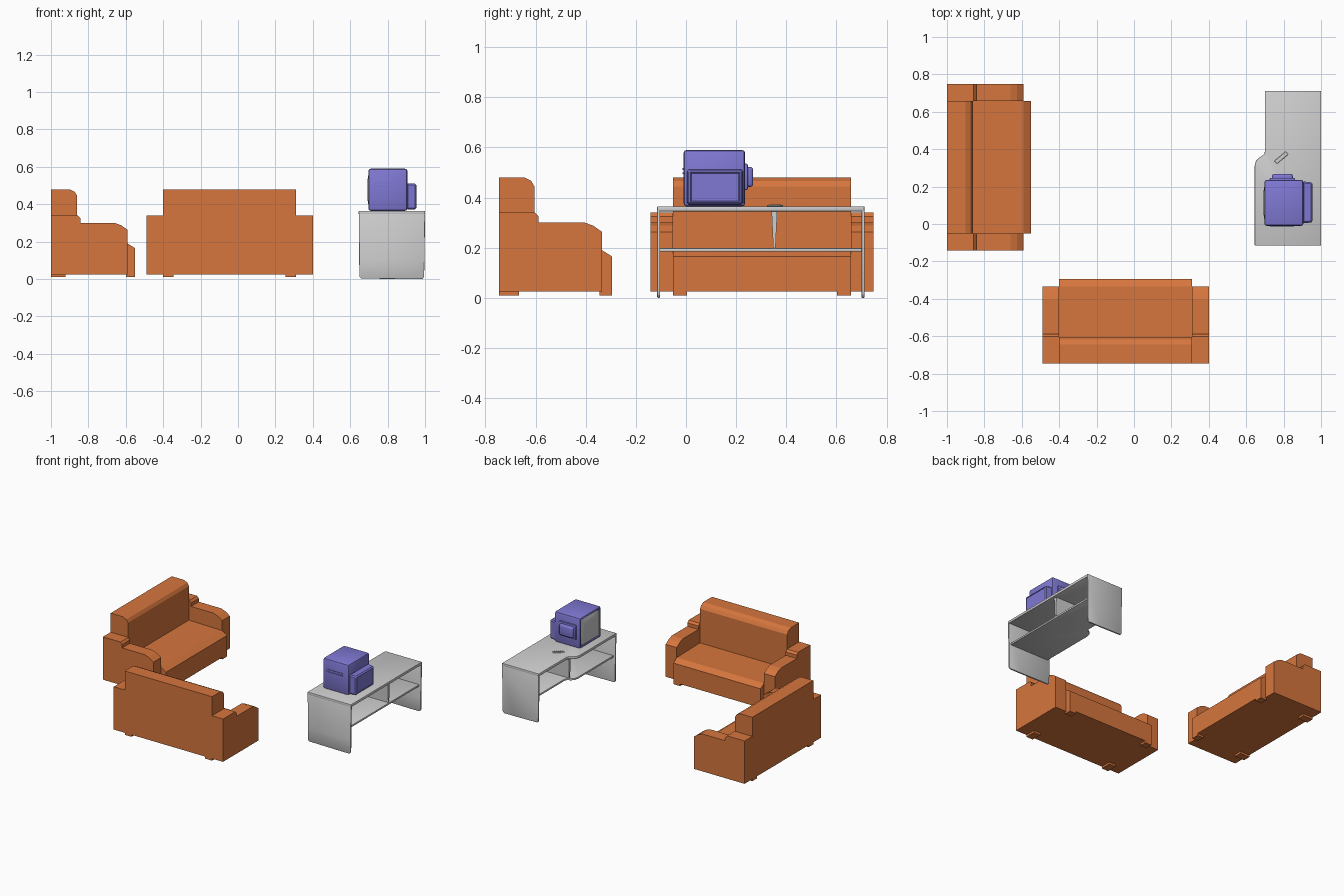
import bpy, bmesh, math
from mathutils import Matrix, Vector

if "Cube" in bpy.data.objects:
    bpy.data.objects.remove(bpy.data.objects["Cube"])


def material(name, col):
    m = bpy.data.materials.new(name)
    m.diffuse_color = (*col, 1)
    m.use_nodes = True
    m.node_tree.nodes["Principled BSDF"].inputs["Base Color"].default_value = m.diffuse_color
    return m


ORANGE = material("orange upholstery", (0.67, 0.18, 0.047))
GREY = material("light grey", (0.62, 0.62, 0.62))
PURPLE = material("violet plastic", (0.215, 0.19, 0.66))


def finish(name, bm, mat, smooth=False):
    bmesh.ops.recalc_face_normals(bm, faces=bm.faces[:])
    me = bpy.data.meshes.new(name)
    bm.to_mesh(me)
    bm.free()
    me.materials.append(mat)
    ob = bpy.data.objects.new(name, me)
    bpy.context.collection.objects.link(ob)
    if smooth:
        bpy.ops.object.select_all(action='DESELECT')
        ob.select_set(True)
        bpy.context.view_layer.objects.active = ob
        bpy.ops.object.shade_smooth_by_angle(angle=math.radians(40))
    return ob


def prism(name, pts, a, b, place, mat, bevel=0):
    """Extrude the outline pts (u, v) from t=a to t=b; place maps (u, v, t) to xyz."""
    bm = bmesh.new()
    f = bm.faces.new([bm.verts.new(place(u, v, a)) for u, v in pts])
    ret = bmesh.ops.extrude_face_region(bm, geom=[f])
    d = Vector(place(0, 0, b)) - Vector(place(0, 0, a))
    bmesh.ops.translate(bm, vec=d, verts=[g for g in ret['geom'] if isinstance(g, bmesh.types.BMVert)])
    if bevel:
        bmesh.ops.recalc_face_normals(bm, faces=bm.faces[:])
        bmesh.ops.bevel(bm, geom=bm.edges[:], offset=bevel, segments=2, profile=0.5, affect='EDGES')
    return finish(name, bm, mat, bool(bevel))


def box_bm(x, y, z, bevel=0, seg=2):
    bm = bmesh.new()
    bmesh.ops.create_cube(bm, size=1)
    for v in bm.verts:
        v.co = [(r[0] + r[1]) / 2 + c * (r[1] - r[0]) for c, r in zip(v.co, (x, y, z))]
    if bevel:
        bmesh.ops.bevel(bm, geom=bm.edges[:], offset=bevel, segments=seg, profile=0.5, affect='EDGES')
    return bm


def box(name, x, y, z, mat, bevel=0, seg=2):
    return finish(name, box_bm(x, y, z, bevel, seg), mat, bool(bevel))


# ---- sofas: side profiles are (depth from the back, height) ----
BODY = [(0, .025), (0, .48), (.10, .48), (.127, .467), (.14, .445), (.14, .195),
        (.41, .19), (.45, .165), (.45, .025)]
ARM = [(0, .025), (0, .34), (.143, .34), (.157, .325), (.157, .30), (.34, .30),
       (.375, .288), (.41, .263), (.41, .025)]


def sofa(label, place):
    prism(label + "_seat_and_back", BODY, -.355, .355, place, ORANGE)
    for side, s in (("left", -1), ("right", 1)):
        prism(f"{label}_{side}_arm", ARM, s * .355, s * .445, place, ORANGE)
        for end, d0, d1 in (("back", 0, .078), ("front", .40, .45)):
            foot = [(d0, .01), (d1, .01), (d1, .027), (d0, .027)]
            prism(f"{label}_{end}_{side}_foot", foot, s * .30, s * .355, place, ORANGE)


sofa("side_sofa", lambda d, z, w: (-1 + d, .303 + w, z))
sofa("front_sofa", lambda d, z, w: (-.045 - w, -.745 + d, z))

# ---- media table ----
flat = lambda u, v, t: (u, v, t)


def top_outline(i, back):
    return [(.645 + i, -.115), (back, -.115), (back, .712), (.70 + i, .712), (.70 + i, .385),
            (.693 + i, .37), (.665 + i, .352), (.651 + i, .335), (.645 + i, .31)]


prism("table_top", top_outline(0, 1.0), .345, .365, flat, GREY, .004)
shelf = [(x, max(-.107, min(.705, y))) for x, y in top_outline(.018, .985)]
prism("table_shelf", shelf, .184, .198, flat, GREY, .003)


def panel(x0):
    # side panel outline with rounded lower corners and a slight taper
    return [(x0, .35), (x0 + .002, .10), (x0 + .003, .012), (x0 + .012, .003), (.90, 0), (.985, 0),
            (.995, .012), (.997, .10), (1.0, .35)]


xz = lambda u, v, t: (u, t, v)
prism("table_front_panel", panel(.646), -.115, -.103, xz, GREY, .0035)
prism("table_back_panel", panel(.701), .70, .712, xz, GREY, .0035)

# tapered divider between top and shelf
yz = lambda u, v, t: (t, u, v)
prism("table_divider", [(.348, .195), (.357, .195), (.364, .348), (.341, .348)], .70, .98, yz, GREY)

# ---- television ----
bm = box_bm((.697, .906), (-.01, .236), (.365, .59), .013, 2)
face = max((f for f in bm.faces if f.normal.x < -.99), key=lambda f: f.calc_area())
bmesh.ops.inset_region(bm, faces=[face], thickness=.004, depth=-.006)
finish("television_body", bm, PURPLE, True)

# bulging screen
bm = bmesh.new()
bmesh.ops.create_grid(bm, x_segments=10, y_segments=10, size=1)
for v in bm.verts:
    u, w = v.co.x, v.co.y
    v.co = (.7035 - .012 * (1 - u ** 4) * (1 - w ** 4), .113 + u * .106, .4775 + w * .096)
ob = finish("television_screen", bm, GREY, True)
if ob.data.polygons[0].normal.x > 0:
    ob.data.flip_normals()

# tapered tube housing with a framed rear panel
bm = box_bm((.90, .955), (.003, .228), (.370, .513))
for v in bm.verts:
    if v.co.x > .95:
        v.co.y += .006 if v.co.y < .1 else -.006
        v.co.z += .004 if v.co.z < .4 else -.004
bmesh.ops.bevel(bm, geom=bm.edges[:], offset=.008, segments=1, affect='EDGES')
face = max((f for f in bm.faces if f.normal.x > .99), key=lambda f: f.calc_area())
bmesh.ops.inset_region(bm, faces=[face], thickness=.006, depth=-.004)
finish("television_rear_housing", bm, PURPLE)

# stepped bump on the far side
box("television_side_plate", (.725, .862), (.225, .247), (.43, .535), PURPLE, .006)
box("television_side_bump", (.737, .85), (.23, .268), (.442, .522), PURPLE, .012, 3)

# slot lips on the near side
box("television_slot_upper_lip", (.728, .856), (-.014, -.008), (.510, .517), PURPLE)
box("television_slot_lower_lip", (.728, .856), (-.014, -.008), (.493, .500), PURPLE)

# ---- remote control lying diagonally on the table ----
bm = box_bm((-.04, .04), (-.011, .011), (.364, .370), .002, 1)
for i in range(5):
    for j in (-1, 1):
        bmesh.ops.create_cube(bm, size=1, matrix=Matrix.Translation((-.026 + i * .013, j * .005, .3705))
                              @ Matrix.Diagonal((.006, .005, .003, 1)))
bmesh.ops.transform(bm, verts=bm.verts[:],
                    matrix=Matrix.Translation((.788, .355, 0)) @ Matrix.Rotation(math.radians(40), 4, 'Z'))
finish("remote_control", bm, GREY)
